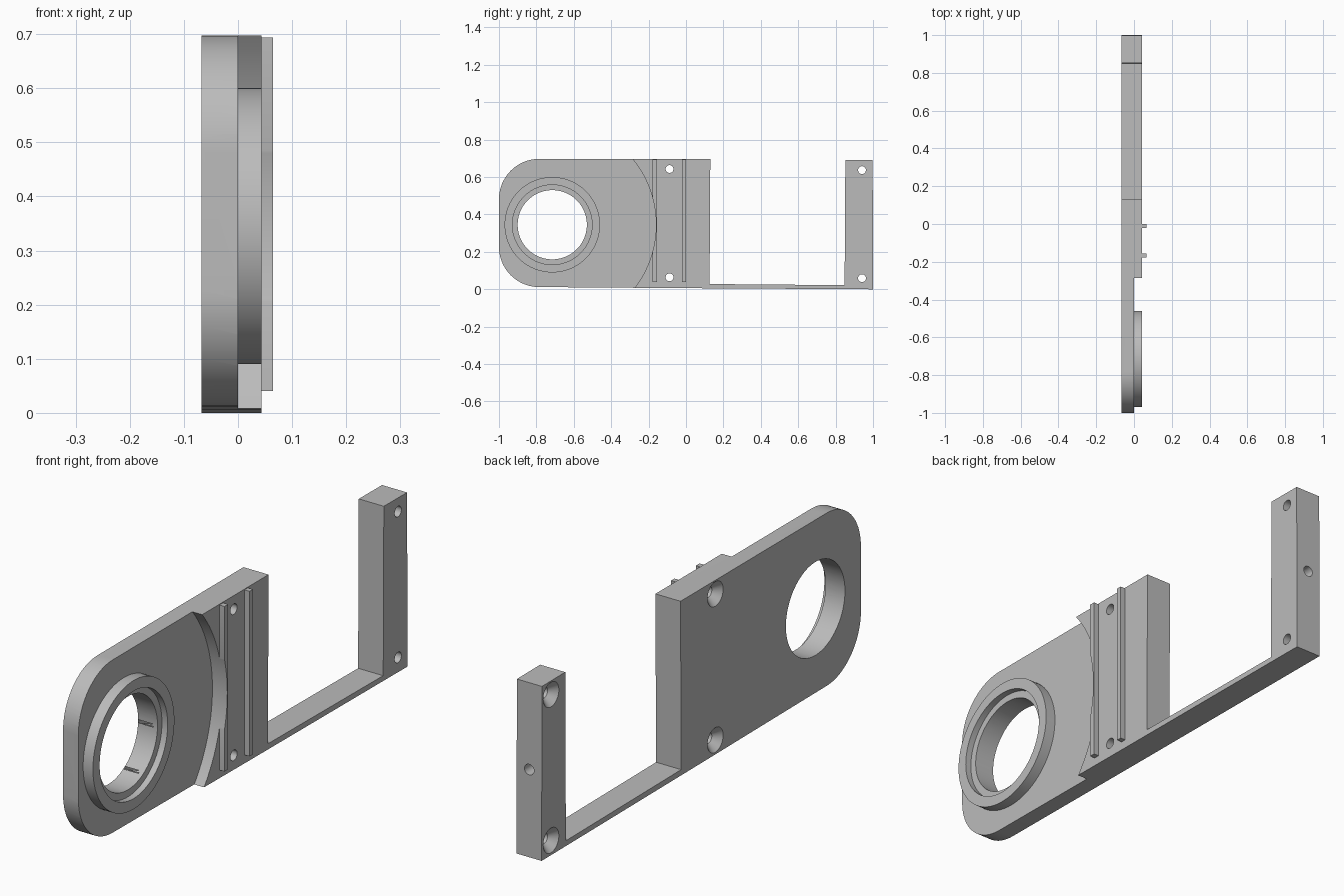
import bpy, bmesh
from math import sin, cos, pi, radians
from mathutils import Vector, Matrix

if "Cube" in bpy.data.objects:
    bpy.data.objects.remove(bpy.data.objects["Cube"], do_unlink=True)

grey = bpy.data.materials.new("plain grey")
grey.use_nodes = True
grey.diffuse_color = (0.5, 0.5, 0.5, 1)
grey.node_tree.nodes["Principled BSDF"].inputs["Base Color"].default_value = (0.5, 0.5, 0.5, 1)

BACK, STEP, FACE, RIB = -0.067, 0.0, 0.043, 0.065   # layer depths along x
EYE_Y, EYE_Z = -0.715, 0.345                        # centre of the large bore


def finish(name, bm):
    bmesh.ops.remove_doubles(bm, verts=bm.verts, dist=1e-5)
    bmesh.ops.recalc_face_normals(bm, faces=bm.faces)
    mesh = bpy.data.meshes.new(name)
    bm.to_mesh(mesh)
    bm.free()
    mesh.materials.append(grey)
    ob = bpy.data.objects.new(name, mesh)
    bpy.context.collection.objects.link(ob)
    return ob


def slab(name, outline, x0, x1):
    """Extrude a (y, z) outline from x0 to x1."""
    bm = bmesh.new()
    face = bm.faces.new([bm.verts.new((x0, y, z)) for y, z in outline])
    ext = bmesh.ops.extrude_face_region(bm, geom=[face])
    bmesh.ops.translate(bm, vec=(x1 - x0, 0, 0),
                        verts=[v for v in ext["geom"] if isinstance(v, bmesh.types.BMVert)])
    return finish(name, bm)


def lathe(name, profile, y, z, steps=96, closed=False):
    """Revolve (x, radius) points about an x axis through (y, z)."""
    bm = bmesh.new()
    vs = [bm.verts.new((x, 0, r)) for x, r in profile]
    es = [bm.edges.new(p) for p in zip(vs, vs[1:])]
    if closed:
        es.append(bm.edges.new((vs[-1], vs[0])))
    bmesh.ops.spin(bm, geom=vs + es, axis=(1, 0, 0), cent=(0, 0, 0),
                   angle=2 * pi, steps=steps)
    bmesh.ops.translate(bm, vec=(0, y, z), verts=bm.verts)
    return finish(name, bm)


def cut(ob, cutter):
    cutter.hide_render = True
    mod = ob.modifiers.new("cut", "BOOLEAN")
    mod.operation, mod.solver, mod.object = "DIFFERENCE", "EXACT", cutter
    bpy.context.view_layer.objects.active = ob
    bpy.ops.object.modifier_apply(modifier=mod.name)
    bpy.data.objects.remove(cutter, do_unlink=True)


def smooth(ob):
    bpy.ops.object.select_all(action="DESELECT")
    ob.select_set(True)
    bpy.context.view_layer.objects.active = ob
    bpy.ops.object.shade_smooth_by_angle(angle=radians(30))


def corner(y, z, r, start):
    return [(y + r * cos(start + i * pi / 40), z + r * sin(start + i * pi / 40))
            for i in range(21)]


def pocket():
    return lathe("pocket_cutter", [(STEP, 0), (STEP, 0.555), (0.2, 0.555), (0.2, 0)],
                 EYE_Y, EYE_Z, 128)


# Frame: rounded plate, low connecting strip and end post in one outline
R = 0.215
outline = corner(-1 + R, 0.697 - R, R, pi / 2) + corner(-1 + R, 0.012 + R, R, pi)
outline += [(0.0, 0.006), (1.0, 0.0), (0.998, 0.691), (0.852, 0.692),
            (0.848, 0.022), (0.126, 0.028), (0.13, 0.697)]
frame = slab("frame", outline, BACK, FACE)
cut(frame, pocket())
cut(frame, lathe("bore_cutter", [(-0.2, 0), (-0.2, 0.185), (0.2, 0.185), (0.2, 0)],
                 EYE_Y, EYE_Z))

# Countersunk screw holes
for y, z in [(-0.088, 0.643), (-0.088, 0.064), (0.941, 0.637), (0.941, 0.059)]:
    cut(frame, lathe("screw_cutter",
                     [(BACK - 0.01, 0), (BACK - 0.01, 0.049), (BACK, 0.049),
                      (BACK + 0.03, 0.021), (0.1, 0.021), (0.1, 0)], y, z, 32))

# Blind hole in the end of the post
end_cut = lathe("end_cutter", [(-0.08, 0), (-0.08, 0.021), (0.05, 0.021), (0.05, 0)], 0, 0, 32)
end_cut.data.transform(Matrix.Translation((-0.012, 1.0, 0.347)) @ Matrix.Rotation(pi / 2, 4, "Z"))
cut(frame, end_cut)
smooth(frame)

# Raised ring with a recessed ledge around the bore
ring = lathe("bore_ring", [(STEP, 0.255), (FACE, 0.255), (FACE, 0.213),
                           (0.018, 0.213), (0.018, 0.185), (STEP, 0.185)],
             EYE_Y, EYE_Z, closed=True)
smooth(ring)

# Guide ribs, the first one interrupted by the round pocket
for name, y0, y1 in [("inner_rib", -0.178, -0.155), ("outer_rib", -0.021, 0.0)]:
    rib = slab(name, [(y0, 0.04), (y1, 0.04), (y1, 0.694), (y0, 0.694)], FACE, RIB)
    if name == "inner_rib":
        cut(rib, pocket())
    smooth(rib)
